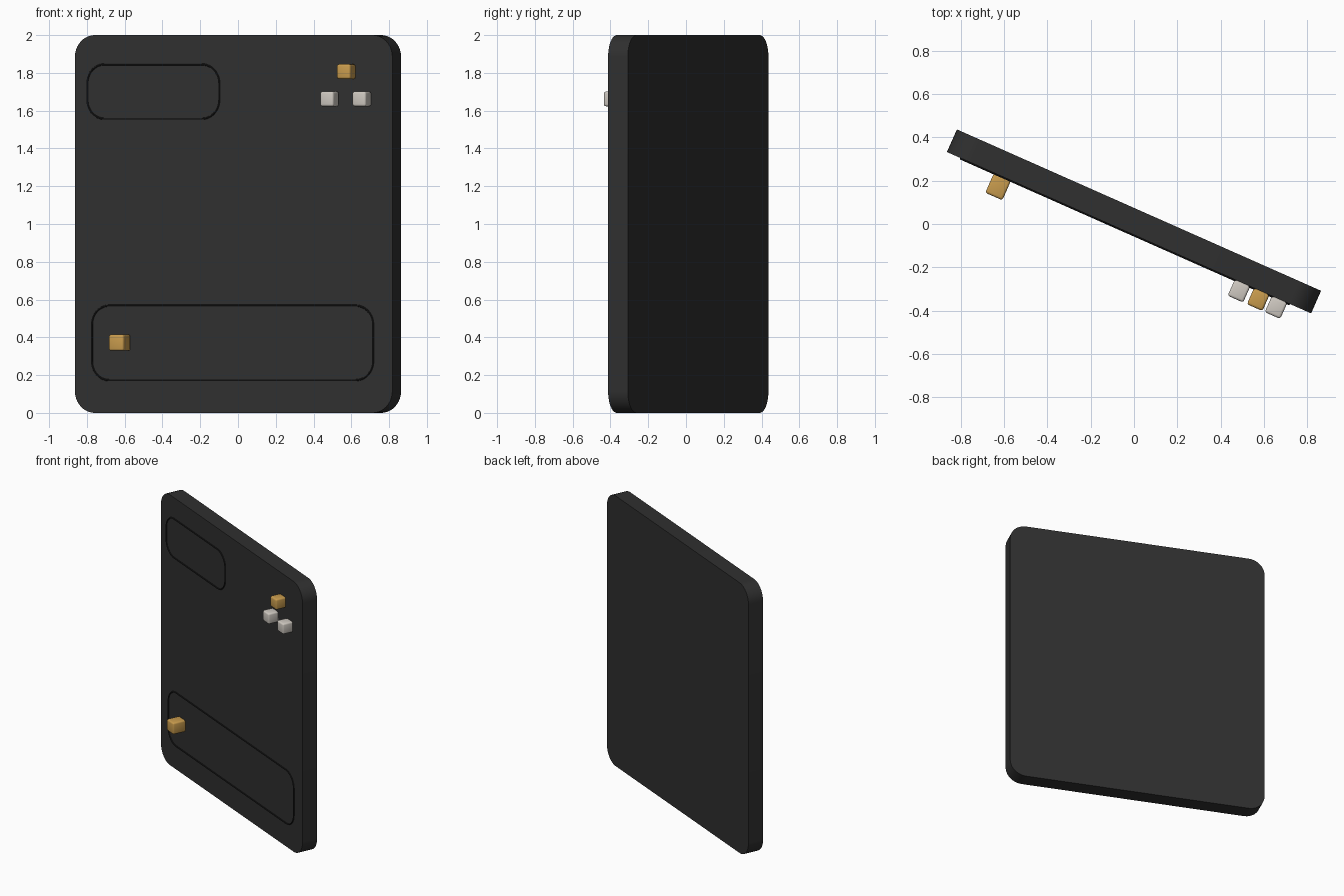
import bpy, bmesh, math
from mathutils import Matrix

if "Cube" in bpy.data.objects:
    bpy.data.objects.remove(bpy.data.objects["Cube"])

# Everything is laid out facing -y, then turned about z
TURN = Matrix.Translation((0, 0.012, 0)) @ Matrix.Rotation(math.radians(-23.9), 4, 'Z')
FRONT = -0.057  # local y of the slab's front face


def material(name, rgb):
    m = bpy.data.materials.new(name)
    m.diffuse_color = (*rgb, 1)
    m.use_nodes = True
    m.node_tree.nodes["Principled BSDF"].inputs["Base Color"].default_value = m.diffuse_color
    return m


charcoal = material("charcoal", (0.029, 0.029, 0.029))
black = material("black_trim", (0.013, 0.013, 0.013))
gold = material("gold", (0.58, 0.33, 0.075))
ivory = material("ivory", (0.62, 0.58, 0.53))


def rounded_rect(x0, x1, z0, z1, r, steps=10):
    pts = []
    corners = [(x1 - r, z1 - r), (x0 + r, z1 - r), (x0 + r, z0 + r), (x1 - r, z0 + r)]
    for i, (cx, cz) in enumerate(corners):
        for k in range(steps + 1):
            a = math.pi / 2 * (i + k / steps)
            pts.append((cx + r * math.cos(a), cz + r * math.sin(a)))
    return pts


def finish(name, bm, mat):
    bmesh.ops.recalc_face_normals(bm, faces=bm.faces)
    me = bpy.data.meshes.new(name)
    bm.to_mesh(me)
    bm.free()
    me.materials.append(mat)
    ob = bpy.data.objects.new(name, me)
    bpy.context.collection.objects.link(ob)
    ob.matrix_world = TURN
    bpy.context.view_layer.objects.active = ob
    bpy.ops.object.select_all(action='DESELECT')
    ob.select_set(True)
    bpy.ops.object.shade_smooth_by_angle(angle=math.radians(30))
    return ob


def slab(name, outline, y0, y1, mat):
    bm = bmesh.new()
    face = bm.faces.new([bm.verts.new((x, y0, z)) for x, z in outline])
    ext = bmesh.ops.extrude_face_region(bm, geom=[face])
    moved = [g for g in ext["geom"] if isinstance(g, bmesh.types.BMVert)]
    bmesh.ops.translate(bm, verts=moved, vec=(0, y1 - y0, 0))
    return finish(name, bm, mat)


def outline_trim(name, outline, mat, radius=0.005, sides=8):
    # Thin round bead following a closed outline on the front face
    bm = bmesh.new()
    n = len(outline)
    rings = []
    for i, (x, z) in enumerate(outline):
        px, pz = outline[i - 1]
        nx, nz = outline[(i + 1) % n]
        tx, tz = nx - px, nz - pz
        l = math.hypot(tx, tz)
        ox, oz = tz / l, -tx / l
        ring = []
        for k in range(sides):
            a = 2 * math.pi * k / sides
            c, s = radius * math.cos(a), radius * math.sin(a)
            ring.append(bm.verts.new((x + ox * c, FRONT - 0.002 + s, z + oz * c)))
        rings.append(ring)
    for i in range(n):
        a, b = rings[i], rings[(i + 1) % n]
        for k in range(sides):
            j = (k + 1) % sides
            bm.faces.new((a[k], a[j], b[j], b[k]))
    return finish(name, bm, mat)


def stud(name, x, z, size, depth, mat):
    # Small softened block standing on the front face
    bm = bmesh.new()
    bmesh.ops.create_cube(bm, size=1)
    bmesh.ops.scale(bm, verts=bm.verts, vec=(size, depth, size))
    bmesh.ops.translate(bm, verts=bm.verts, vec=(x, FRONT - depth / 2, z))
    bmesh.ops.bevel(bm, geom=bm.edges[:], offset=0.011, segments=3,
                    profile=0.5, affect='EDGES')
    return finish(name, bm, mat)


# Main slab
slab("panel", rounded_rect(-0.919, 0.919, 0, 2, 0.115), FRONT, -FRONT, charcoal)

# Outlined fields on the front
outline_trim("upper_field_trim", rounded_rect(-0.847, -0.083, 1.557, 1.845, 0.1), black)
outline_trim("lower_field_trim", rounded_rect(-0.82, 0.808, 0.173, 0.568, 0.1), black)

# Studs
stud("lower_stud", -0.638, 0.372, 0.086, 0.1, gold)
stud("top_stud", 0.67, 1.807, 0.078, 0.081, gold)
for side, x in (("left", 0.573), ("right", 0.76)):
    stud(side + "_stud", x, 1.662, 0.078, 0.081, ivory)
